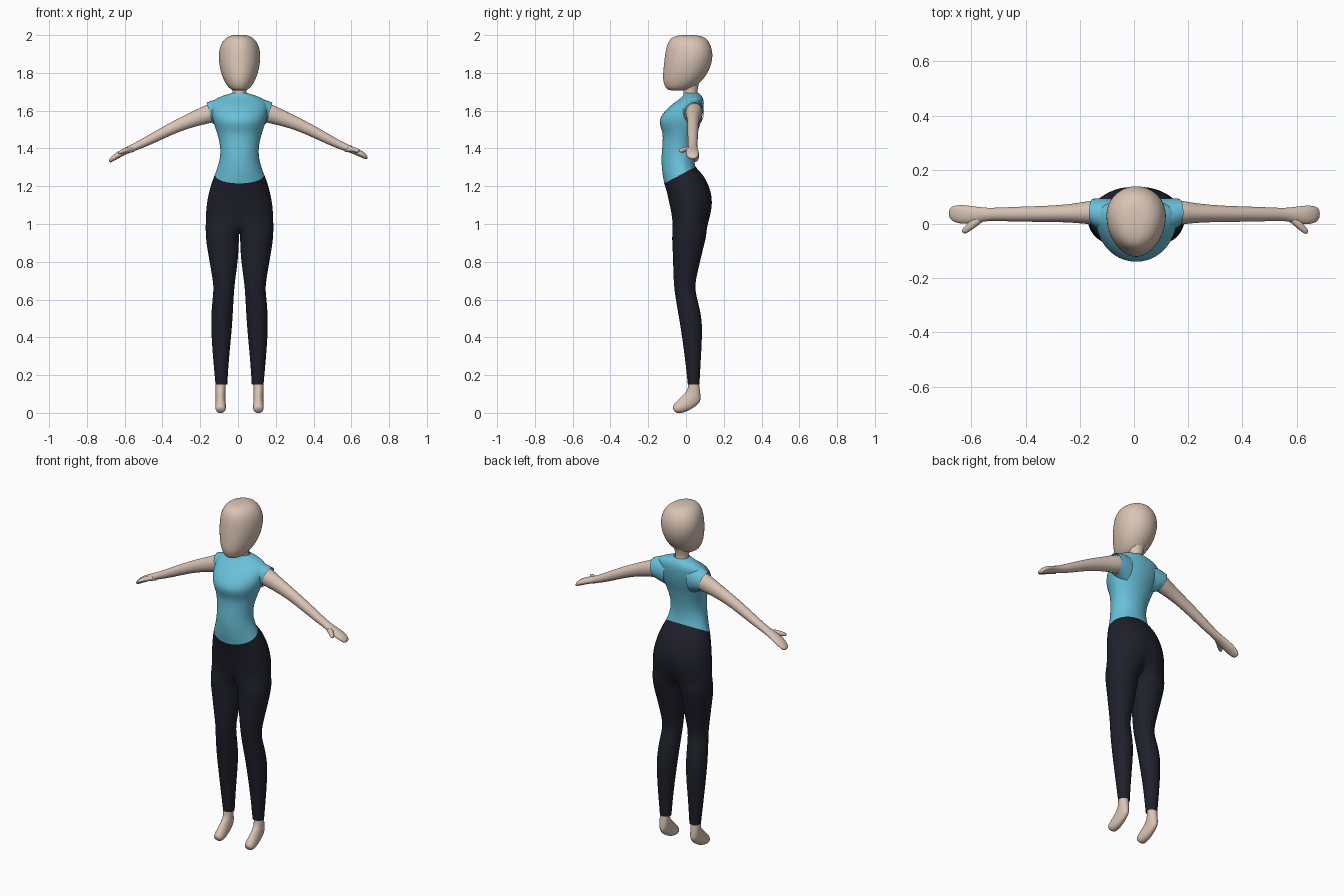
import bpy, bmesh, math
from mathutils import Vector

if "Cube" in bpy.data.objects:
    bpy.data.objects.remove(bpy.data.objects["Cube"])

CX = 0.008          # body centre line
HALF = 12           # segments in a half ring


def material(name, rgb):
    m = bpy.data.materials.new(name)
    m.diffuse_color = (*rgb, 1)
    m.use_nodes = True
    m.node_tree.nodes["Principled BSDF"].inputs["Base Color"].default_value = m.diffuse_color
    return m


SKIN = material("skin", (0.70, 0.555, 0.46))
SHIRT = material("blue_shirt", (0.14, 0.53, 0.70))
PANTS = material("dark_leggings", (0.014, 0.014, 0.023))


def grow(n):
    """Counteracts the shrinkage of subdivision on an n-sided ring."""
    return 1 / (2 / 3 + math.cos(2 * math.pi / n) / 3)


def half_ring(z, w, yf, yb, ys, tilt=0, dip=0):
    """Half cross-section from front centre round the side to back centre."""
    g = grow(2 * HALF)
    pts = []
    for i in range(HALF + 1):
        a = math.radians(-90 + 180 * i / HALF)
        x = w * g * math.cos(a) if 0 < i < HALF else 0
        d = (ys - yf) if a < 0 else (yb - ys)
        y = ys + d * g * math.sin(a) * (1 - dip * math.exp(-(x / 0.03) ** 2))
        pts.append(Vector((x, y, z + tilt * (y + 0.03))))
    return pts


def oval(c, u, v, n, start=0.0):
    g = grow(n)
    return [Vector(c) + g * (Vector(u) * math.cos(start + 2 * math.pi * i / n)
                             + Vector(v) * math.sin(start + 2 * math.pi * i / n)) for i in range(n)]


def skin_rings(bm, rings, closed):
    for a, b in zip(rings, rings[1:]):
        n = len(a)
        for i in range(n if closed else n - 1):
            j = (i + 1) % n
            bm.faces.new((a[i], a[j], b[j], b[i]))


def add(bm, rings):
    return [[bm.verts.new(p) for p in r] for r in rings]


def finish(bm, name, mat, mirror=True):
    bmesh.ops.recalc_face_normals(bm, faces=bm.faces)
    for f in bm.faces:
        f.smooth = True
    me = bpy.data.meshes.new(name)
    bm.to_mesh(me)
    bm.free()
    me.materials.append(mat)
    ob = bpy.data.objects.new(name, me)
    bpy.context.collection.objects.link(ob)
    ob.location.x = CX
    if mirror:
        ob.modifiers.new("mirror", 'MIRROR')
    s = ob.modifiers.new("smooth", 'SUBSURF')
    s.levels = s.render_levels = 2
    return ob


def loft(name, mat, rings, closed=True, caps=(False, False), mirror=True):
    bm = bmesh.new()
    vr = add(bm, rings)
    skin_rings(bm, vr, closed)
    for use, r in zip(caps, (vr[0], vr[-1])):
        if use:
            bm.faces.new(r)
    return finish(bm, name, mat, mirror)


# Head: egg-shaped rings from chin to crown
head = [(1.706, .03, -.09, .0, -.045), (1.718, .056, -.107, .04, -.03), (1.755, .08, -.122, .082, -.005),
        (1.80, .098, -.121, .116, .015), (1.85, .108, -.116, .136, .025), (1.90, .111, -.110, .142, .035),
        (1.95, .101, -.101, .131, .03), (1.987, .074, -.080, .106, .02), (2.001, .035, -.035, .06, .015)]
loft("head", SKIN, [half_ring(*r) for r in head], closed=False, caps=(True, True))

# Neck, flaring into the shoulders and skull
loft("neck", SKIN, [oval((0, y, z), (r, 0, 0), (0, r, 0), 12)
                    for z, y, r in ((1.64, .03, .046), (1.68, .025, .037), (1.71, .022, .036), (1.78, .03, .05))],
     mirror=False)

# Shirt body, lower hem slanted up to the back
WAIST = (1.26, .13, -.115, .05, -.03, .53)
shirt = [WAIST, (1.31, .112, -.127, .043, -.035, .35), (1.37, .099, -.131, .043, -.035, .15),
         (1.43, .104, -.123, .05, -.03), (1.48, .118, -.122, .06, -.015), (1.515, .130, -.136, .07, -.01),
         (1.55, .141, -.143, .082, -.005), (1.59, .150, -.119, .09, .01), (1.63, .152, -.080, .095, .03),
         (1.658, .138, -.038, .093, .04), (1.678, .092, -.015, .085, .04), (1.693, .042, -.012, .068, .03)]
loft("shirt_body", SHIRT, [half_ring(*r) for r in shirt], closed=False)


def limb_ring(top, bottom, y0, y1, n=12):
    t, b = Vector((top[0], 0, top[1])), Vector((bottom[0], 0, bottom[1]))
    c = (t + b) / 2 + Vector((0, (y0 + y1) / 2, 0))
    return oval(c, (t - b) / 2, (0, (y1 - y0) / 2, 0), n)


# Cap sleeves
loft("sleeves", SHIRT, [limb_ring(*r) for r in (
    ((.07, 1.672), (.08, 1.50), -.06, .092), ((.125, 1.661), (.118, 1.52), -.03, .096),
    ((.174, 1.643), (.143, 1.533), -.007, .093))])

# Arms with mitten hands; the left hand hangs slightly lower
arm = [((.10, 1.645), (.09, 1.55), .0, .085), ((.165, 1.637), (.138, 1.538), -.004, .09),
       ((.22, 1.609), (.20, 1.525), .004, .077), ((.31, 1.566), (.285, 1.502), .008, .068),
       ((.40, 1.518), (.375, 1.465), .008, .065), ((.49, 1.466), (.465, 1.422), .01, .062),
       ((.56, 1.426), (.54, 1.392), .013, .058), ((.60, 1.410), (.585, 1.378), .002, .064),
       ((.64, 1.393), (.622, 1.362), -.002, .069), ((.668, 1.373), (.655, 1.348), .004, .066),
       ((.681, 1.352), (.672, 1.340), .02, .054)]
thumb = [((.565, .03, 1.396), .016), ((.595, .002, 1.396), .015),
         ((.618, -.020, 1.391), .012), ((.632, -.035, 1.387), .008)]


def place(p, side):
    k = max(0, p.x - .57) / .11 if side < 0 else 0
    return Vector((side * (p.x + .014 * k), p.y + .003 * k, p.z - .018 * k))


for side, label in ((1, "right"), (-1, "left")):
    loft(label + "_arm", SKIN, [[place(p, side) for p in limb_ring(*r)] for r in arm],
         caps=(False, True), mirror=False)
    loft(label + "_thumb", SKIN,
         [[place(p, side) for p in oval(c, Vector((.8, .6, 0)) * r, (0, 0, r), 8)] for c, r in thumb],
         caps=(False, True), mirror=False)

# Leggings: half pelvis that splits into a leg at the crotch, then mirrored
pelvis = [WAIST, (1.20, .151, -.102, .104, -.01, .35), (1.13, .169, -.091, .140, .01, .12),
          (1.07, .177, -.083, .141, .02, 0, .06), (1.0, .179, -.077, .122, .02, 0, .18)]
legs = [(.94, .003, .179, -.075, .109), (.88, .003, .172, -.071, .093), (.80, .010, .158, -.068, .074),
        (.72, .021, .144, -.066, .055), (.66, .028, .136, -.062, .046), (.60, .032, .143, -.054, .060),
        (.50, .037, .151, -.036, .085), (.40, .045, .148, -.020, .085), (.28, .057, .139, -.004, .078),
        (.15, .065, .127, .010, .071)]
bm = bmesh.new()
upper = add(bm, [half_ring(*r) for r in pelvis])
skin_rings(bm, upper, False)
front, back = upper[-1][0].co.y, upper[-1][-1].co.y
crotch = [bm.verts.new((0, back + (front - back) * t, .955)) for t in (.2, .5, .8)]
lower = []
for z, x0, x1, y0, y1 in legs:
    ring = oval(((x0 + x1) / 2, (y0 + y1) / 2, z), ((x1 - x0) / 2, 0, 0), (0, (y1 - y0) / 2, 0),
                HALF + 4, math.radians(-135))
    lower.append([Vector((max(p.x, .002), p.y, p.z)) for p in ring])
lower = add(bm, lower)
skin_rings(bm, [upper[-1] + crotch] + lower, True)
finish(bm, "leggings", PANTS)

# Feet, heels raised: front and back points of each ring in (y, z) plus half width
feet = [((.014, .18), (.066, .18), .027), ((.011, .125), (.074, .112), .026), ((-.004, .106), (.081, .065), .026),
        ((-.025, .085), (.056, .038), .026), ((-.046, .064), (.012, .010), .028),
        ((-.064, .046), (-.030, -.003), .028), ((-.073, .028), (-.057, .000), .02)]
rings = []
for f, b, w in feet:
    f, b = Vector((.1, *f)), Vector((.1, *b))
    rings.append(oval((f + b) / 2, (f - b) / 2, (w, 0, 0), 12))
loft("feet", SKIN, rings, caps=(False, True))
